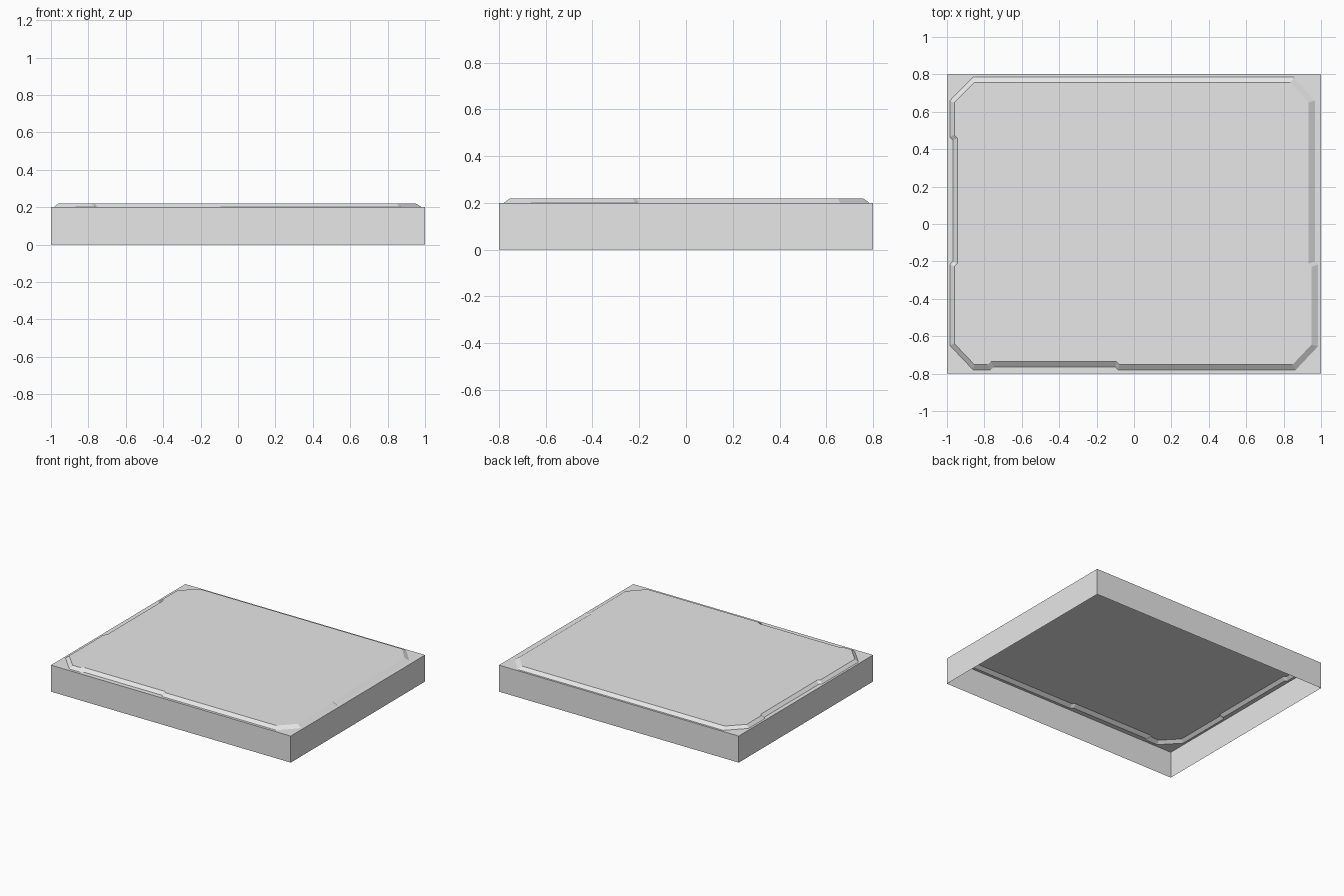
import bpy
import bmesh
from mathutils import Vector, Matrix

HALF_X, HALF_Y = 1.0, 0.8
RIM_Z, PANEL_Z = 0.2, 0.22

cube = bpy.data.objects.get("Cube")
if cube:
    bpy.data.objects.remove(cube, do_unlink=True)

grey = bpy.data.materials.new("light_grey")
grey.use_nodes = True
grey.diffuse_color = (0.8, 0.8, 0.8, 1)
grey.node_tree.nodes["Principled BSDF"].inputs["Base Color"].default_value = (0.8, 0.8, 0.8, 1)

# Foot of the raised panel, counter-clockwise: clipped corners and shallow steps
foot = [Vector(p) for p in (
    (-0.86, -0.78), (-0.767, -0.78), (-0.75, -0.764), (-0.1, -0.764), (-0.085, -0.78),
    (0.865, -0.78), (0.983, -0.655), (0.983, -0.217), (0.967, -0.2), (0.967, 0.66),
    (0.855, 0.785), (-0.86, 0.785), (-0.984, 0.66), (-0.984, 0.465), (-0.968, 0.448),
    (-0.968, -0.2), (-0.984, -0.217), (-0.984, -0.65))]
rectangle = [Vector((sx * HALF_X, sy * HALF_Y))
             for sx, sy in ((-1, -1), (1, -1), (1, 1), (-1, 1))]


def inset(loop):
    """Move every edge of a loop inward; the slope is a little wider toward +x."""
    normals = []
    for a, b in zip(loop, loop[1:] + loop[:1]):
        edge = (b - a).normalized()
        normals.append(Vector((edge.y, -edge.x)))
    result = []
    for i, point in enumerate(loop):
        pair = (normals[i - 1], normals[i])
        target = Vector([point.dot(n) - 0.028 - 0.005 * n.x for n in pair])
        result.append(Matrix(pair).inverted() @ target)
    return result


def ring(bm, loop, z):
    return [bm.verts.new((p.x, p.y, z)) for p in loop]


def bridge(bm, low, high):
    for i in range(len(low)):
        j = (i + 1) % len(low)
        bm.faces.new((low[i], low[j], high[j], high[i]))


def finish(bm, name):
    mesh = bpy.data.meshes.new(name)
    bm.to_mesh(mesh)
    bm.free()
    mesh.materials.append(grey)
    obj = bpy.data.objects.new(name, mesh)
    bpy.context.collection.objects.link(obj)


# Four outer walls, open underneath
bm = bmesh.new()
bridge(bm, ring(bm, rectangle, 0), ring(bm, rectangle, RIM_Z))
finish(bm, "side_walls")

# Flat rim between the walls and the raised panel
bm = bmesh.new()
edges = []
for loop in (rectangle, foot):
    verts = ring(bm, loop, RIM_Z)
    edges += [bm.edges.new((verts[i - 1], verts[i])) for i in range(len(verts))]
bmesh.ops.triangle_fill(bm, edges=edges, use_beauty=True, normal=(0, 0, 1))
bm.normal_update()
for face in bm.faces:
    if face.normal.z < 0:
        face.normal_flip()
# Merge the fill triangles into larger flat faces
bmesh.ops.dissolve_limit(bm, angle_limit=0.01, verts=bm.verts[:], edges=bm.edges[:])
finish(bm, "top_rim")

# Raised panel with sloped border
bm = bmesh.new()
top = ring(bm, inset(foot), PANEL_Z)
bridge(bm, ring(bm, foot, RIM_Z), top)
bm.faces.new(top)
finish(bm, "raised_panel")
